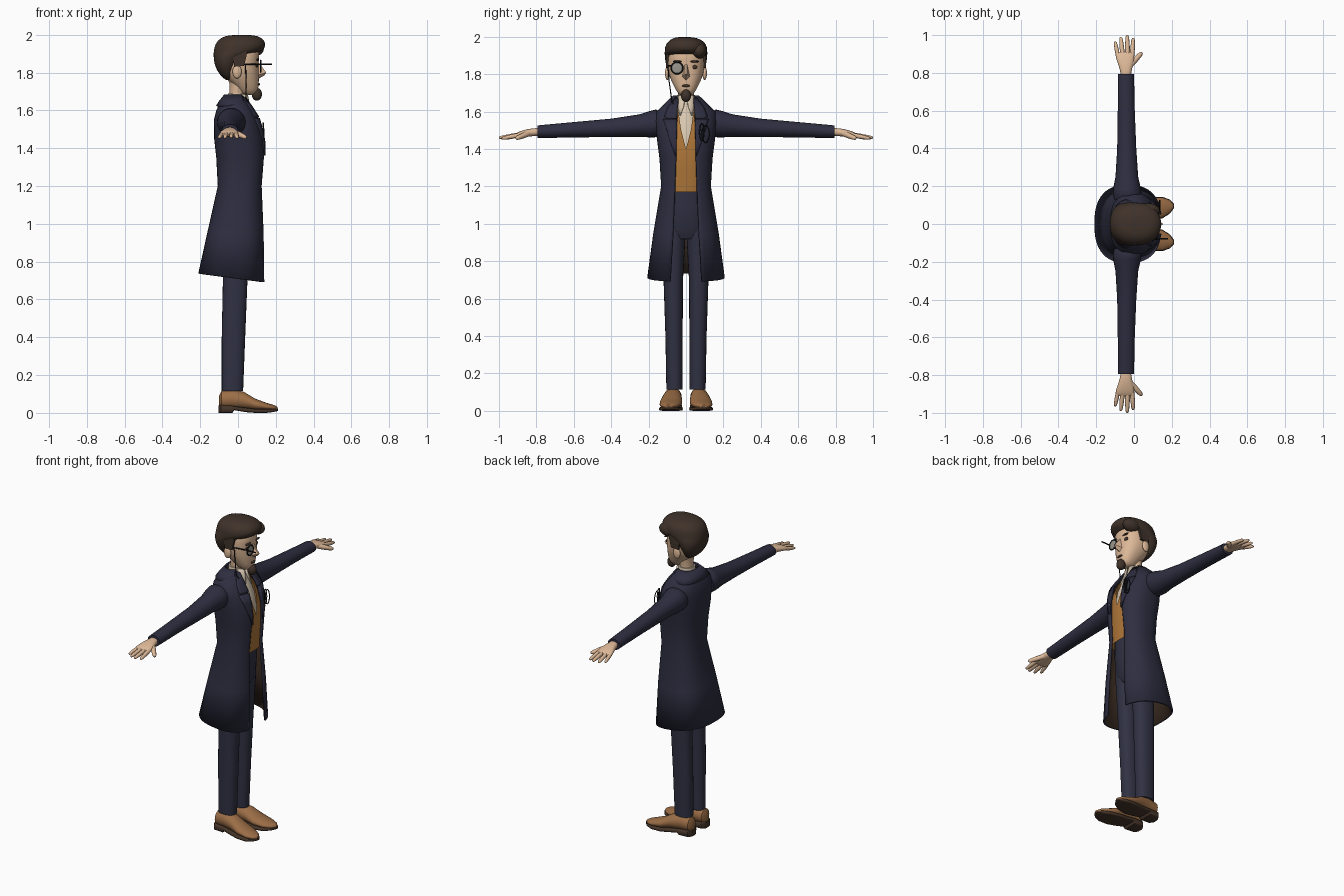
import bpy, bmesh, math
from mathutils import Vector

if "Cube" in bpy.data.objects:
    bpy.data.objects.remove(bpy.data.objects["Cube"])


def material(name, r, g, b):
    m = bpy.data.materials.new(name)
    m.use_nodes = True
    m.diffuse_color = (r, g, b, 1)
    m.node_tree.nodes["Principled BSDF"].inputs["Base Color"].default_value = (r, g, b, 1)
    return m


SKIN = material("skin", .72, .48, .31)
HAIR = material("dark brown hair", .05, .032, .023)
COAT = material("navy coat", .027, .027, .052)
TROUSERS = material("navy trousers", .03, .031, .056)
VEST = material("amber vest", .42, .18, .04)
SHIRT = material("cream shirt", .7, .58, .44)
LEATHER = material("tan leather", .33, .155, .062)
SOLE = material("dark brown", .06, .035, .022)
BLACK = material("black", .01, .01, .012)
GLASS = material("grey glass", .32, .31, .27)


def finish(name, bm, mats, mirror=False, thick=0, sub=0):
    """Turn a bmesh into a smooth object with optional modifiers."""
    me = bpy.data.meshes.new(name)
    bm.to_mesh(me)
    bm.free()
    ob = bpy.data.objects.new(name, me)
    bpy.context.collection.objects.link(ob)
    for m in mats:
        me.materials.append(m)
    bpy.ops.object.select_all(action='DESELECT')
    ob.select_set(True)
    bpy.context.view_layer.objects.active = ob
    bpy.ops.object.shade_smooth_by_angle(angle=math.radians(45))
    if thick:
        s = ob.modifiers.new("thickness", 'SOLIDIFY')
        s.thickness, s.offset, s.material_offset = thick, -1, len(mats) - 1
    if sub:
        ob.modifiers.new("rounding", 'SUBSURF').levels = sub
        ob.modifiers["rounding"].render_levels = sub
    if mirror:
        ob.modifiers.new("mirror", 'MIRROR').use_axis = (False, True, False)
    return ob


def power(v, p):
    return math.copysign(abs(v) ** (2 / p), v)


def loft(name, axis, rows, mats, n=24, p=2.0, opened=False, **kw):
    """Rows: position, low, high, centre, radius, then front gap and tilt if opened."""
    bm = bmesh.new()
    rings = []
    for pos, lo, hi, c, r, *extra in rows:
        gap, tilt = (extra + [0, 0])[:2]
        start = math.asin(min(1, (gap / r) ** (p / 2)))
        span = 2 * math.pi - 2 * start
        ring = []
        for i in range(n + 1 if opened else n):
            t = start + span * i / n
            a = (lo + hi) / 2 + (hi - lo) / 2 * power(math.cos(t), p)
            b = c + r * power(math.sin(t), p)
            co = {'z': (a, b, pos + tilt * a), 'y': (a, pos, b), 'x': (pos, b, a)}[axis]
            ring.append(bm.verts.new(co))
        rings.append(ring)
    for low, high in zip(rings, rings[1:]):
        for i in range(n):
            j = (i + 1) % len(low)
            bm.faces.new((low[i], low[j], high[j], high[i]))
    if not opened:
        bm.faces.new(rings[0][::-1])
        bm.faces.new(rings[-1])
        bmesh.ops.recalc_face_normals(bm, faces=bm.faces)
    return finish(name, bm, mats, **kw)


def ball(name, centre, size, mat, **kw):
    bm = bmesh.new()
    bmesh.ops.create_uvsphere(bm, u_segments=20, v_segments=12, radius=1)
    bmesh.ops.scale(bm, vec=size, verts=bm.verts)
    bmesh.ops.translate(bm, vec=centre, verts=bm.verts)
    return finish(name, bm, [mat], **kw)


def hull(name, points, mat, **kw):
    bm = bmesh.new()
    bmesh.ops.convex_hull(bm, input=[bm.verts.new(q) for q in points])
    return finish(name, bm, [mat], **kw)


def wire(name, points, radius, mat, cyclic=False):
    cu = bpy.data.curves.new(name, 'CURVE')
    cu.dimensions, cu.bevel_depth, cu.bevel_resolution = '3D', radius, 2
    cu.use_fill_caps = True
    sp = cu.splines.new('POLY')
    sp.points.add(len(points) - 1)
    for q, co in zip(sp.points, points):
        q.co = (*co, 1)
    sp.use_cyclic_u = cyclic
    cu.materials.append(mat)
    ob = bpy.data.objects.new(name, cu)
    bpy.context.collection.objects.link(ob)


def front_x(rows, z, y, p):
    """Depth of the front of a lofted garment at a given height and width."""
    for a, b in zip(rows, rows[1:]):
        if a[0] <= z <= b[0]:
            f = (z - a[0]) / (b[0] - a[0])
            lo, hi, r = (a[k] + f * (b[k] - a[k]) for k in (1, 2, 4))
            s = max(0, 1 - min(1, abs(y) / r) ** p) ** (1 / p)
            return (lo + hi) / 2 + (hi - lo) / 2 * s


def strip(name, rows, edges, p, mat, lift=.008):
    """Cloth flap that follows the front of a garment: height, inner and outer edge."""
    bm = bmesh.new()
    lines = []
    for z, y0, y1 in edges:
        ys = [y0 + (y1 - y0) * k / 4 for k in range(5)]
        lines.append([bm.verts.new((front_x(rows, z, y, p) + lift, y, z)) for y in ys])
    for a, b in zip(lines, lines[1:]):
        for k in range(4):
            bm.faces.new((a[k], a[k + 1], b[k + 1], b[k]))
    finish(name, bm, [mat], mirror=True, thick=.01)


# Shoes
loft("shoe_soles", 'x', [(-.104, 0, .04, .07, .025), (-.09, 0, .042, .07, .046), (-.03, 0, .038, .071, .05),
     (-.02, .014, .036, .072, .05), (.04, .004, .028, .076, .056), (.09, 0, .022, .08, .063),
     (.15, 0, .02, .087, .057), (.19, .005, .022, .092, .037), (.211, .01, .022, .095, .012)],
     [SOLE], p=5, mirror=True)
loft("shoe_uppers", 'x', [(-.1, .035, .09, .07, .022), (-.088, .025, .115, .07, .041), (-.03, .022, .125, .07, .047),
     (.03, .018, .112, .074, .052), (.09, .012, .076, .08, .06), (.15, .012, .053, .087, .054),
     (.19, .012, .042, .092, .034), (.208, .014, .032, .095, .01)], [LEATHER], mirror=True)

# Trousers
loft("trouser_legs", 'z', [(.115, -.086, .027, .062, .043), (.4, -.086, .038, .064, .046), (.7, -.08, .05, .068, .052),
     (.95, -.085, .07, .062, .06), (1.05, -.085, .08, .055, .058)], [TROUSERS], p=2.3, mirror=True)
loft("trouser_hips", 'z', [(.92, -.07, .06, 0, .09), (.97, -.088, .085, 0, .115), (1.1, -.09, .1, 0, .118),
     (1.22, -.085, .105, 0, .11)], [TROUSERS], p=2.3)

# Shirt, vest and coat
shirt_rows = [(1.3, -.06, .115, 0, .08), (1.42, -.06, .116, 0, .08), (1.52, -.06, .1, 0, .075),
              (1.6, -.06, .07, 0, .06), (1.65, -.057, .047, 0, .052), (1.69, -.053, .043, 0, .048)]
loft("shirt", 'z', shirt_rows, [SHIRT], p=2.3)
strip("shirt_collar_wings", shirt_rows, [(1.58, .03, .034), (1.63, .012, .044), (1.685, .005, .044)], 2.3, SHIRT)

loft("vest", 'z', [(1.17, -.09, .118, 0, .115), (1.3, -.09, .127, 0, .12), (1.4, -.1, .131, 0, .125),
     (1.5, -.1, .115, 0, .125, .026), (1.57, -.09, .09, 0, .1, .036), (1.62, -.07, .06, 0, .07, .045)],
     [VEST], n=40, p=2.5, opened=True)

coat_rows = [(.71, -.21, .147, 0, .207, .085, -.13), (.95, -.163, .142, 0, .175, .07),
             (1.2, -.107, .132, 0, .133, .06), (1.35, -.115, .142, 0, .142, .055),
             (1.45, -.126, .141, 0, .155, .055), (1.55, -.127, .115, 0, .166, .055),
             (1.6, -.115, .087, 0, .158, .052), (1.64, -.096, .058, 0, .115, .048),
             (1.675, -.072, .036, 0, .07, .04)]
loft("coat", 'z', coat_rows, [COAT, SOLE], n=48, p=2.5, opened=True, thick=.012)
strip("coat_lapels", coat_rows, [(1.36, .052, .056), (1.43, .052, .082), (1.5, .05, .103), (1.56, .048, .122)],
      2.5, COAT)
strip("coat_collar_front", coat_rows, [(1.565, .048, .108), (1.575, .048, .116), (1.62, .046, .1), (1.67, .04, .062)],
      2.5, COAT)
loft("coat_collar_back", 'z', [(1.625, -.116, .06, 0, .13, .1), (1.65, -.1, .05, 0, .108, .08),
     (1.685, -.072, .036, 0, .07, .055)], [COAT], n=32, p=2.4, opened=True, thick=.01)

# Sleeves
loft("sleeves", 'y', [(.13, -.105, .035, 1.532, .066), (.16, -.112, .04, 1.537, .074), (.19, -.11, .036, 1.533, .071),
     (.25, -.098, .022, 1.525, .06), (.4, -.089, .012, 1.513, .049), (.6, -.086, .004, 1.503, .041),
     (.795, -.086, 0, 1.492, .034)], [COAT], mirror=True)

# Hands
loft("palms", 'y', [(.77, -.07, -.016, 1.492, .022), (.82, -.074, -.012, 1.49, .021), (.86, -.09, 0, 1.484, .02),
     (.895, -.1, .003, 1.476, .016), (.915, -.095, 0, 1.471, .01)], [SKIN], p=2.4, sub=1, mirror=True)


def finger(name, start, end, r):
    a, b = Vector(start), Vector(end)
    d = (b - a).normalized()
    side = d.cross(Vector((0, 0, 1))).normalized()
    up = side.cross(d)
    bm = bmesh.new()
    rings = []
    for f, s in ((0, 1), (.45, 1), (.85, .8), (.97, .55), (1, .2)):
        c = a.lerp(b, f)
        angles = [math.tau * k / 10 for k in range(10)]
        rings.append([bm.verts.new(c + r * s * (side * math.cos(t) + up * math.sin(t))) for t in angles])
    for low, high in zip(rings, rings[1:]):
        for k in range(10):
            bm.faces.new((low[k], low[k - 1], high[k - 1], high[k]))
    bm.faces.new(rings[-1])
    bmesh.ops.recalc_face_normals(bm, faces=bm.faces)
    finish(name, bm, [SKIN], mirror=True)


finger("little_fingers", (-.085, .89, 1.475), (-.1, .965, 1.456), .011)
finger("ring_fingers", (-.06, .89, 1.476), (-.07, .99, 1.457), .012)
finger("middle_fingers", (-.034, .89, 1.476), (-.036, 1, 1.46), .0125)
finger("index_fingers", (-.01, .89, 1.475), (-.004, .985, 1.456), .012)
finger("thumbs", (-.025, .835, 1.486), (.043, .908, 1.456), .015)

# Neck and head
loft("neck", 'z', [(1.6, -.055, .035, 0, .045), (1.68, -.045, .032, 0, .042), (1.74, -.045, .04, 0, .046),
     (1.79, -.06, .04, 0, .055)], [SKIN])
loft("head", 'z', [(1.68, .035, .08, 0, .022), (1.695, .01, .1, 0, .042), (1.72, -.01, .109, 0, .057),
     (1.76, -.055, .111, 0, .077), (1.8, -.09, .112, 0, .094), (1.85, -.1, .108, 0, .1), (1.9, -.1, .117, 0, .1),
     (1.94, -.09, .1, 0, .085), (1.97, -.05, .06, 0, .05)], [SKIN], p=2.3, sub=1)
hull("nose", [(.1, .006, 1.865), (.1, -.006, 1.865), (.15, .005, 1.8), (.15, -.005, 1.8), (.14, 0, 1.785),
     (.1, .024, 1.785), (.1, -.024, 1.785), (.105, 0, 1.765)], SKIN)
ball("ears", (-.005, .1, 1.805), (.024, .012, .036), SKIN, mirror=True)
ball("eyes", (.098, .043, 1.838), (.008, .018, .011), SOLE, mirror=True)
ball("eyebrows", (.104, .045, 1.868), (.008, .026, .006), HAIR, mirror=True)
ball("lips", (.108, 0, 1.738), (.008, .022, .007), SOLE)
ball("goatee", (.1, 0, 1.685), (.027, .027, .034), HAIR)

# Hair
loft("hair", 'z', [(1.755, -.062, -.02, 0, .045), (1.79, -.1, -.02, 0, .08), (1.84, -.126, .005, 0, .108),
     (1.89, -.13, .035, 0, .114), (1.905, -.13, .115, 0, .115), (1.93, -.127, .145, 0, .115),
     (1.96, -.117, .147, 0, .11), (1.985, -.09, .125, 0, .085), (2.0, -.045, .085, -.01, .045)],
     [HAIR], p=2.2, sub=1)
hull("sideburns", [(x, y, z) for x, z in ((-.03, 1.91), (.05, 1.91), (-.02, 1.83), (.032, 1.835))
     for y in (.085, .108)], HAIR, mirror=True)
ball("hair_wave", (.075, .07, 1.925), (.062, .04, .042), HAIR)

# Eyeglass with its temple and cord
circle = [math.tau * k / 28 for k in range(28)]
wire("eyeglass_rim", [(.12, -.048 + .031 * math.cos(t), 1.833 + .031 * math.sin(t)) for t in circle],
     .004, BLACK, True)
ball("eyeglass_lens", (.12, -.048, 1.833), (.003, .03, .03), GLASS)
wire("eyeglass_temple", [(0, -.1, 1.845), (.12, -.08, 1.845), (.18, -.078, 1.845)], .004, BLACK)
wire("eyeglass_cord", [(.04, -.097, 1.845), (.042, -.09, 1.76), (.042, -.076, 1.66), (.06, -.065, 1.63)], .003, BLACK)
for k, width in enumerate((.012, .02)):
    wire(f"cord_loop_{k + 1}", [(.137 - .1 * max(0, .04 * math.sin(t)), .085 + .02 * k + width * math.cos(t),
         1.49 - .01 * k + .045 * math.sin(t)) for t in circle], .003, BLACK, True)
